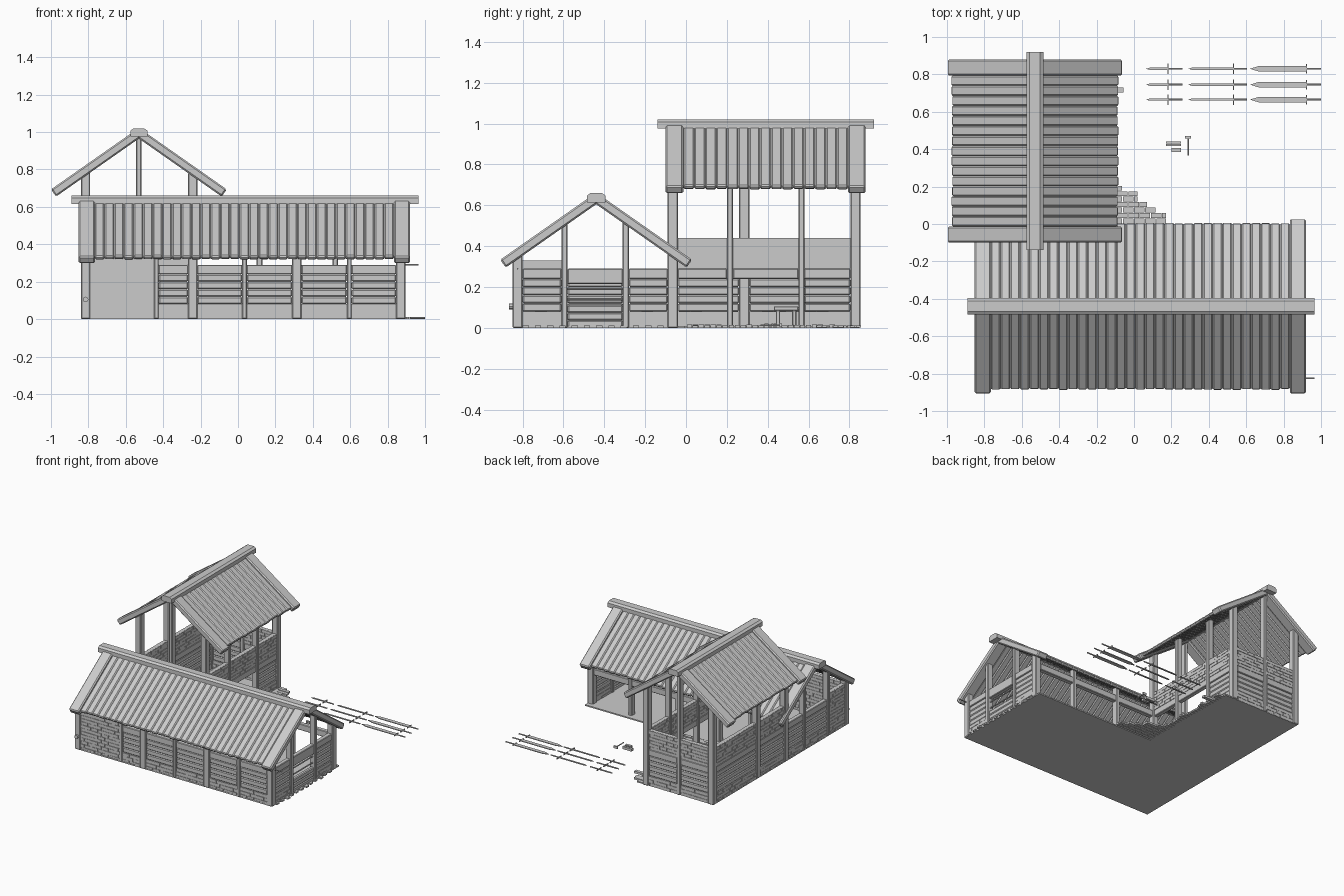
import bpy, bmesh, math, random
from mathutils import Matrix, Vector

if "Cube" in bpy.data.objects:
    bpy.data.objects.remove(bpy.data.objects["Cube"])

random.seed(4)
parts = {}


def box(name, lo, hi, mat=None):
    """Add a box to the named part."""
    bm = parts.setdefault(name, bmesh.new())
    lo, hi = Vector(lo), Vector(hi)
    size = hi - lo
    m = Matrix.Translation((lo + hi) / 2) @ Matrix.Diagonal((*size, 1))
    bmesh.ops.create_cube(bm, size=1, matrix=(mat @ m) if mat else m)


def prism(name, pts, z0, z1, mat=None):
    """Extrude a flat outline from z0 to z1."""
    bm = parts.setdefault(name, bmesh.new())
    mat = mat or Matrix()
    low = [bm.verts.new(mat @ Vector((x, y, z0))) for x, y in pts]
    top = [bm.verts.new(mat @ Vector((x, y, z1))) for x, y in pts]
    bm.faces.new(low[::-1])
    bm.faces.new(top)
    for i in range(len(pts)):
        j = (i + 1) % len(pts)
        bm.faces.new((low[i], low[j], top[j], top[i]))


def rod(name, a, b, r, n=8):
    a, b = Vector(a), Vector(b)
    m = Matrix.Translation((a + b) / 2) @ (b - a).to_track_quat('Z', 'Y').to_matrix().to_4x4()
    bmesh.ops.create_cone(parts.setdefault(name, bmesh.new()), cap_ends=True, segments=n,
                          radius1=r, radius2=r, depth=(b - a).length, matrix=m)


def wall_box(name, axis, c, a, b, z0, z1, t):
    """Box in a wall running along x or y at position c."""
    if axis == 'x':
        box(name, (a, c - t / 2, z0), (b, c + t / 2, z1))
    else:
        box(name, (c - t / 2, a, z0), (c + t / 2, b, z1))


def bricks(name, axis, c, a, b, z0, z1):
    wall_box(name, axis, c, a, b, z0, z1, 0.028)
    rows = max(1, round((z1 - z0) / 0.026))
    h = (z1 - z0) / rows
    for r in range(rows):
        s = a - (0.03 if r % 2 else 0)
        while s < b - 0.004:
            p, q = max(a, s + 0.001), min(b, s + 0.059)
            if q - p > 0.006:
                wall_box(name, axis, c, p, q, z0 + r * h + 0.001, z0 + (r + 1) * h - 0.001,
                         0.036 + random.uniform(-0.003, 0.003))
            s += 0.06


def planks(axis, c, a, b, z0, z1):
    n = max(1, round((z1 - z0) / 0.038))
    h = (z1 - z0) / n
    for i in range(n):
        wall_box('wall_planks', axis, c, a, b, z0 + i * h, z0 + (i + 1) * h, 0.03)


def panel(axis, c, a, b, upper=False):
    """Brick plinth, planks and top rail, optionally with a brick band above."""
    bricks('brick_walls', axis, c, a, b, 0.0, 0.08)
    planks(axis, c, a, b, 0.08, 0.24)
    wall_box('rails', axis, c, a, b, 0.24, 0.29, 0.036)
    if upper:
        bricks('brick_walls', axis, c, a, b, 0.29, 0.44)


def post(x, y, h, w=0.05, d=0.05):
    box('posts', (x - w / 2, y - d / 2, 0), (x + w / 2, y + d / 2, h))


def roof(name, frame, u0, u1, n, ridge0, ridge1):
    """Two slopes of boards with wide end boards and a ridge beam; ridge runs along local x."""
    ang = math.atan(0.70)
    for side in (0, 1):
        m = frame @ Matrix.Rotation(math.pi * side, 4, 'Z')
        m = m @ Matrix.Rotation(-ang, 4, 'X')
        lo, hi = (u0, u1) if side == 0 else (-u1, -u0)
        for a, b in ((lo, lo + 0.087), (hi - 0.087, hi)):
            box(name + '_end_boards', (a, 0.0, -0.045), (b, 0.572, 0.002), m)
        s = (hi - lo - 0.174) / n
        for i in range(n):
            a = lo + 0.087 + i * s
            lip = random.uniform(-0.004, 0.003)
            box(name + '_boards', (a, 0.0, -0.033), (a + s, 0.553 + lip, -0.008), m)
    prof = [(-0.045, -0.045), (0.045, -0.045), (0.045, -0.012), (0.028, 0), (-0.028, 0), (-0.045, -0.012)]
    m = frame @ Matrix(((0, 0, 1, 0), (1, 0, 0, 0), (0, 1, 0, 0), (0, 0, 0, 1)))
    prism(name + '_ridge', prof, ridge0, ridge1, m)


def under(d, apex):
    return apex - 0.035 - 0.70 * abs(d)


# roofs
RY, RX = -0.44, -0.53
roof('low_roof', Matrix.Translation((0, RY, 0.66)), -0.852, 0.92, 31, -0.89, 0.965)
roof('tall_roof', Matrix.Translation((RX, 0, 1.02)) @ Matrix.Rotation(math.pi / 2, 4, 'Z'),
     -0.10, 0.88, 15, -0.14, 0.92)

# posts of the low wing
XL, XR, XT, YF, YI, YB = -0.815, 0.87, -0.242, -0.825, -0.065, 0.83
for x, w in ((XL, .05), (-0.437, .026), (XT, .05), (0.035, .026), (0.315, .05), (0.595, .026), (XR, .05)):
    post(x, YF, under(YF - RY, 0.66), w)
for x in (XL, XR):
    for y in (-0.595, -0.295):
        post(x, y, under(y - RY, 0.66), 0.05, 0.03)
for x, w in ((0.115, .03), (0.52, .03), (XR, .05)):
    post(x, YI, under(YI - RY, 0.66), w)

# posts of the tall wing
for y in (YI, YB):
    for x in (XL, XT):
        post(x, y, under(x - RX, 1.02))
    post(RX, y, 0.98, 0.03)
post(XL, 0.285, under(XL - RX, 1.02))
for y in (0.215, 0.565):
    post(XT, y, under(XT - RX, 1.02), 0.05, 0.03)

# walls: front, left, back, right
bricks('brick_walls', 'x', YF, -0.79, -0.45, 0, 0.33)
for a, b in ((-0.424, -0.267), (-0.217, 0.022), (0.048, 0.29), (0.34, 0.582), (0.608, 0.845)):
    panel('x', YF, a, b)
bricks('brick_walls', 'y', XL, -0.8, -0.61, 0, 0.33)
panel('y', XL, -0.58, -0.31)
panel('y', XL, -0.28, -0.09)
panel('y', XL, -0.04, 0.26, True)
panel('y', XL, 0.31, 0.805, True)
panel('x', YB, -0.79, -0.545, True)
panel('x', YB, -0.515, -0.267, True)
panel('y', XT, 0.58, 0.805, True)
for a, b in ((-0.04, 0.2), (0.23, 0.55)):
    wall_box('rails', 'y', XT, a, b, 0.24, 0.29, 0.036)
    bricks('brick_walls', 'y', XT, a, b, 0.29, 0.44)
panel('y', XR, -0.8, -0.61)
panel('y', XR, -0.28, -0.09)

# right wall opening with rack bars
planks('y', XR, -0.58, -0.31, 0, 0.11)
wall_box('rails', 'y', XR, -0.58, -0.31, 0.215, 0.29, 0.036)
for z in (0.14, 0.19):
    rod('window_bars', (XR, -0.58, z), (XR, -0.31, z), 0.005)

# open inner side of the low wing: rail only
wall_box('rails', 'x', YI, -0.217, XR - 0.025, 0.24, 0.29, 0.036)

# floor and loose paving in the inner corner
prism('floor', [(-0.835, -0.845), (0.89, -0.845), (0.89, -0.005), (-0.16, -0.005), (-0.16, 0.845), (-0.835, 0.845)],
      0, 0.01)
for r in range(7):
    end = (0.17, 0.17, 0.12, 0.07, 0.02, 0.02, -0.05)[r]
    x = -0.24 - 0.03 * (r % 2)
    while x < end - 0.01:
        box('paving', (x, 0.004 + r * 0.029, 0), (min(x + 0.056, end), 0.03 + r * 0.029, random.uniform(.012, .017)))
        x += 0.06
for i in range(21):
    y = 0.21 + i * 0.029
    end = -0.055 if i == 17 else random.uniform(-0.14, -0.10)
    box('paving', (-0.2, y, 0), (end, y + 0.026, random.uniform(.012, .017)))
for i in range(12):
    y = -0.8 + i * 0.06
    box('paving', (0.86, y, 0), (random.uniform(0.9, 0.915), y + 0.03, 0.012))

# work bench inside, with legs
box('bench', (-0.6, 0.43, 0.085), (-0.42, 0.55, 0.105))
for x in (-0.59, -0.45):
    for y in (0.44, 0.52):
        box('bench', (x, y, 0.01), (x + 0.02, y + 0.02, 0.085))

# pegs on the corner posts
rod('peg', (-0.815, -0.84, 0.105), (-0.815, -0.866, 0.105), 0.015)
rod('wall_stick', (0.87, -0.825, 0.29), (0.965, -0.825, 0.29), 0.004)

# blades laid out in three rows
def blade(x0, guard, x1, y, w, g):
    t = min(0.05, w * 1.6)
    prism('blades', [(x0, y), (x0 + t, y - w / 2), (guard, y - w / 2), (guard, y + w / 2), (x0 + t, y + w / 2)],
          0.003, 0.009)
    box('blade_guards', (guard, y - g, 0.001), (guard + 0.005, y + g, 0.011))
    rod('blade_grips', (guard, y, 0.006), (x1, y, 0.006), 0.005)


for y in (0.83, 0.745, 0.665):
    blade(0.065, 0.18, 0.26, y, 0.012, 0.028)
    blade(0.29, 0.53, 0.605, y, 0.012, 0.028)
    blade(0.62, 0.92, 1.0, y, 0.03, 0.026)

# hammer and metal bars
rod('hammer', (0.29, 0.365, 0.012), (0.29, 0.465, 0.012), 0.004)
box('hammer', (0.274, 0.458, 0.003), (0.306, 0.47, 0.021))
box('metal_bars', (0.17, 0.418, 0), (0.25, 0.428, 0.02))
box('metal_bars', (0.17, 0.43, 0), (0.25, 0.441, 0.02))
box('metal_bars', (0.2, 0.385, 0), (0.25, 0.405, 0.02))

# finish: one object per part, timber edges chamfered
bevels = {'wall_planks': .006, 'rails': .004, 'posts': .005, 'low_roof_boards': .007, 'tall_roof_boards': .007,
          'low_roof_end_boards': .008, 'tall_roof_end_boards': .008, 'bench': .003}
for name, bm in parts.items():
    bmesh.ops.recalc_face_normals(bm, faces=bm.faces)
    me = bpy.data.meshes.new(name)
    bm.to_mesh(me)
    bm.free()
    ob = bpy.data.objects.new(name, me)
    bpy.context.collection.objects.link(ob)
    if name in bevels:
        mod = ob.modifiers.new('chamfer', 'BEVEL')
        mod.width = bevels[name]
        mod.segments = 1
